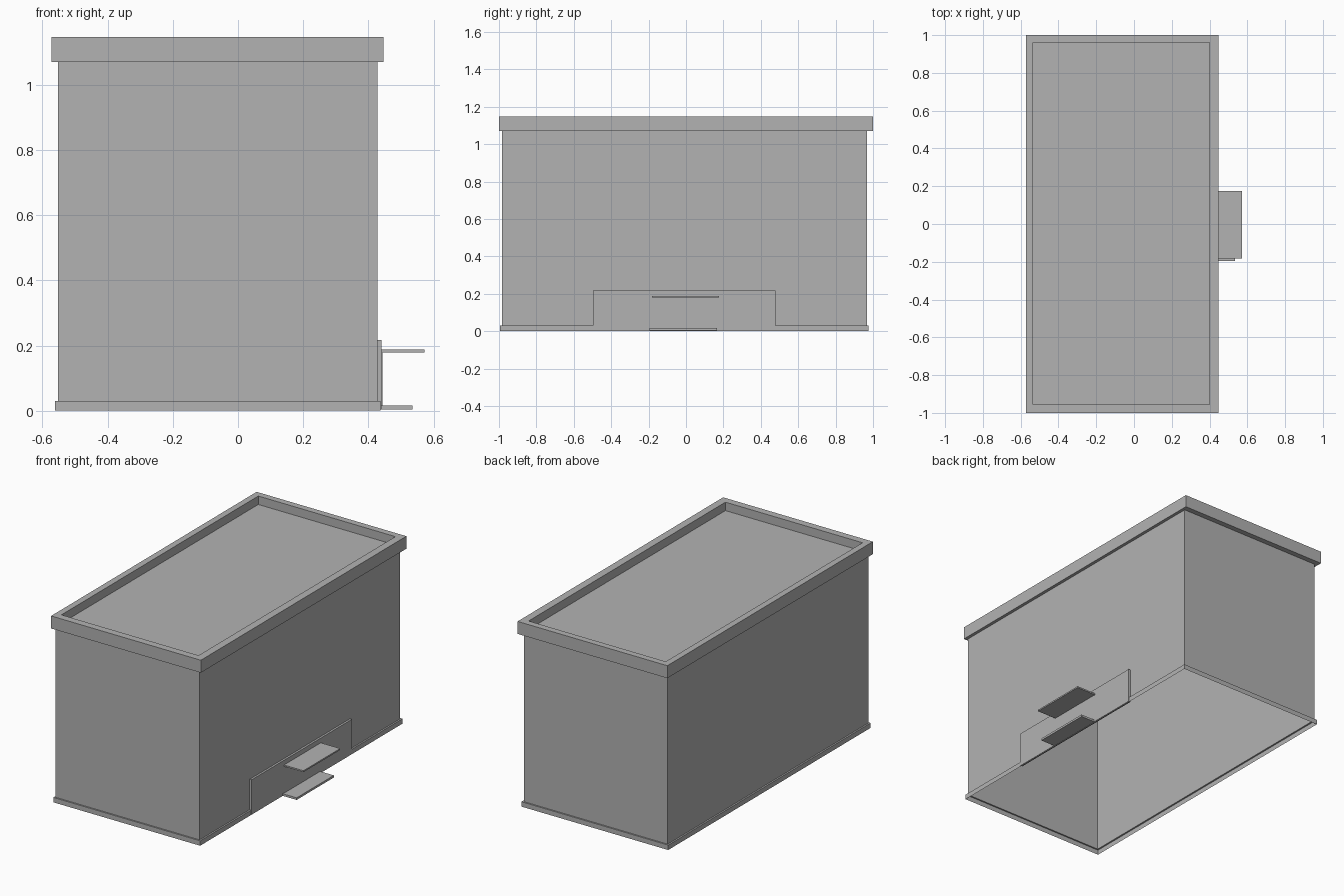
import bpy
import bmesh

cube = bpy.data.objects.get("Cube")
if cube:
    bpy.data.objects.remove(cube, do_unlink=True)

GREY = (0.448, 0.448, 0.448, 1.0)
mat = bpy.data.materials.new("plain grey")
mat.use_nodes = True
mat.diffuse_color = GREY
mat.node_tree.nodes["Principled BSDF"].inputs["Base Color"].default_value = GREY


def finish(name, bm):
    mesh = bpy.data.meshes.new(name)
    bm.to_mesh(mesh)
    bm.free()
    mesh.materials.append(mat)
    obj = bpy.data.objects.new(name, mesh)
    bpy.context.collection.objects.link(obj)
    return obj


def shell(name, rings, cap=False):
    """Skin a stack of (rectangle, height) rings, open at the bottom."""
    bm = bmesh.new()
    loops = []
    for (x0, x1, y0, y1), z in rings:
        corners = ((x0, y0), (x1, y0), (x1, y1), (x0, y1))
        loops.append([bm.verts.new((x, y, z)) for x, y in corners])
    for low, high in zip(loops, loops[1:]):
        for i in range(4):
            j = (i + 1) % 4
            bm.faces.new((low[i], low[j], high[j], high[i]))
    if cap:
        bm.faces.new(loops[-1])
    return finish(name, bm)


def box(name, x, y, z):
    """Box from (min, max) ranges."""
    bm = bmesh.new()
    bmesh.ops.create_cube(bm, size=1.0)
    for v in bm.verts:
        v.co = [r[0] if c < 0 else r[1] for c, r in zip(v.co, (x, y, z))]
    return finish(name, bm)


# Rectangles: x min, x max, y min, y max
TRIM = (-0.562, 0.438, -0.994, 0.976)
WALL = (-0.552, 0.428, -0.985, 0.967)
RIM = (-0.573, 0.447, -1.0, 1.0)
ROOF = (-0.534, 0.400, -0.955, 0.96)
TRIM_TOP, WALL_TOP, RIM_TOP, ROOF_Z = 0.03, 1.07, 1.147, 1.095

# Hollow building, open underneath
shell("base_trim", [(TRIM, 0), (TRIM, TRIM_TOP), (WALL, TRIM_TOP)])
shell("walls", [(WALL, TRIM_TOP), (WALL, WALL_TOP)])
shell("parapet_and_roof", [(WALL, WALL_TOP), (RIM, WALL_TOP), (RIM, RIM_TOP),
                           (ROOF, RIM_TOP), (ROOF, ROOF_Z)], cap=True)

# Entrance on the left side
box("entrance_panel", (0.428, 0.441), (-0.497, 0.478), (0.003, 0.217))
box("door", (0.440, 0.443), (-0.178, 0.167), (0.015, 0.180))
box("canopy", (0.441, 0.573), (-0.182, 0.176), (0.179, 0.188))
box("door_step", (0.441, 0.536), (-0.195, 0.167), (0.003, 0.016))
